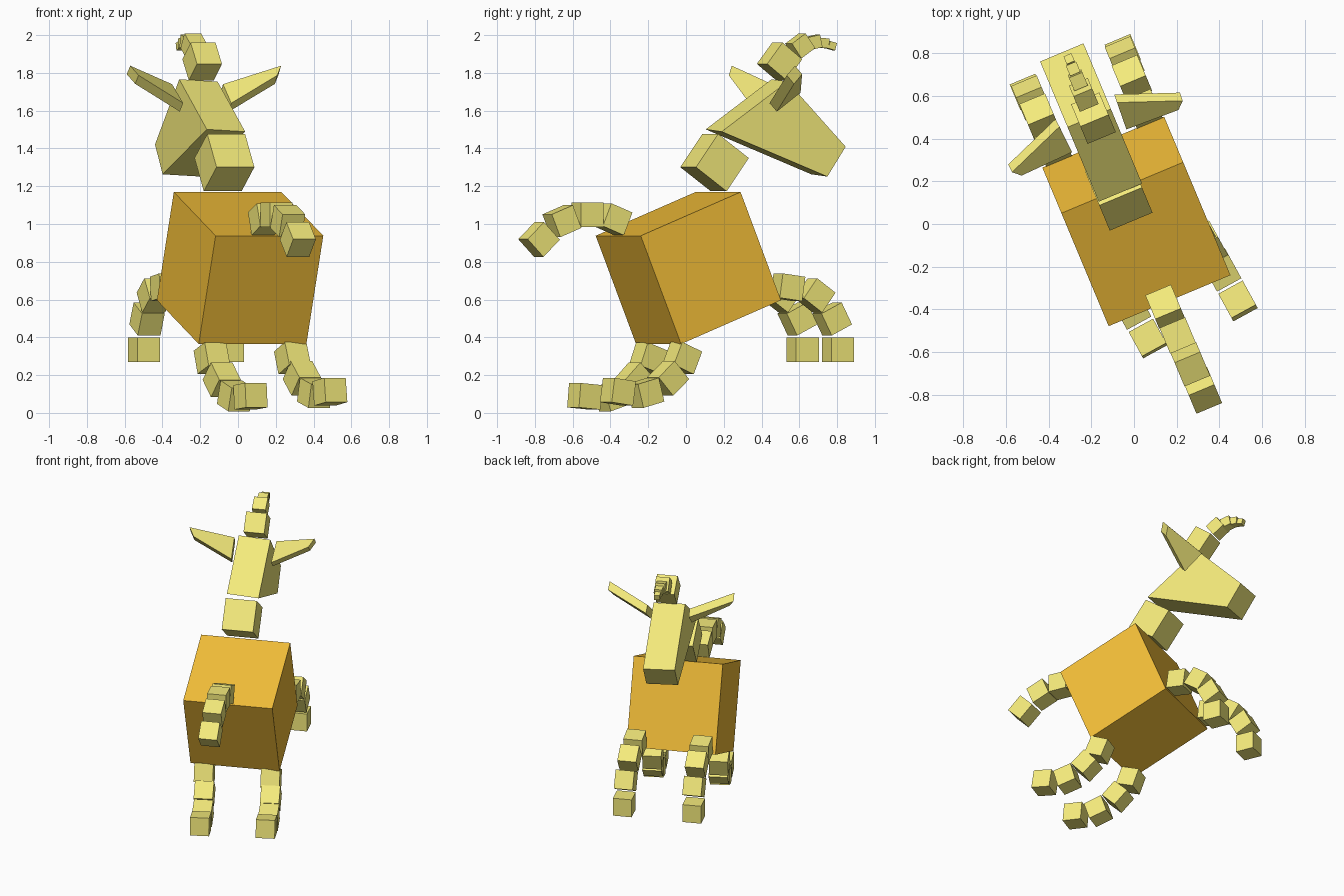
import bpy, bmesh
from math import radians
from mathutils import Matrix, Vector

if "Cube" in bpy.data.objects:
    bpy.data.objects.remove(bpy.data.objects["Cube"])

# The animal is built facing local +y, then the whole figure is turned
TURN = Matrix.Rotation(radians(22.7), 4, 'Z')


def material(name, color):
    m = bpy.data.materials.new(name)
    m.diffuse_color = color
    m.use_nodes = True
    m.node_tree.nodes["Principled BSDF"].inputs["Base Color"].default_value = m.diffuse_color
    return m


YELLOW = material("yellow", (0.91, 0.83, 0.2, 1))
ORANGE = material("orange", (0.9, 0.52, 0.04, 1))


def finish(name, bm, mat):
    bmesh.ops.transform(bm, matrix=TURN, verts=bm.verts)
    bmesh.ops.recalc_face_normals(bm, faces=bm.faces)
    me = bpy.data.meshes.new(name)
    bm.to_mesh(me)
    bm.free()
    me.materials.append(mat)
    ob = bpy.data.objects.new(name, me)
    bpy.context.collection.objects.link(ob)
    return ob


def add_cube(bm, pos, size, pitch=0, yaw=0):
    mat = (Matrix.Translation(pos) @ Matrix.Rotation(radians(yaw), 4, 'Z')
           @ Matrix.Rotation(radians(pitch), 4, 'X'))
    bmesh.ops.create_cube(bm, size=size, matrix=mat)


def cube(name, pos, size, pitch, mat):
    bm = bmesh.new()
    add_cube(bm, pos, size, pitch)
    return finish(name, bm, mat)


def chain(name, blocks, a0, a1, yaw=0):
    """Row of cubes (y, z, pitch, size) whose x runs from a0 to a1."""
    bm = bmesh.new()
    for i, (y, z, pitch, size) in enumerate(blocks):
        x = a0 + (a1 - a0) * i / (len(blocks) - 1)
        add_cube(bm, (x, y, z), size, pitch, yaw)
    return finish(name, bm, YELLOW)


def loft(name, first, last):
    """Solid between two matching outlines."""
    bm = bmesh.new()
    a = [bm.verts.new(p) for p in first]
    b = [bm.verts.new(p) for p in last]
    bm.faces.new(a)
    bm.faces.new(b[::-1])
    n = len(a)
    for i in range(n):
        j = (i + 1) % n
        bm.faces.new((a[j], a[i], b[i], b[j]))
    return finish(name, bm, YELLOW)


# Body and neck
cube("body", (0.015, 0.007, 0.767), 0.618, 22, ORANGE)
cube("neck", (-0.008, 0.167, 1.325), 0.217, -36, YELLOW)

# Wedge head, very slightly rolled
profile = [(0.16, 1.495), (0.538, 1.76), (0.871, 1.415), (0.766, 1.257)]
loft("head",
     [(-0.112, y, z + 0.006) for y, z in profile],
     [(0.108, y, z - 0.006) for y, z in profile])

# Tapered ears
thick = Vector((0.003, 0.04, -0.045))
base = [Vector((0.146, 0.555, 1.74)), Vector((0.138, 0.422, 1.64))]
tip = [Vector((0.433, 0.444, 1.838)), Vector((0.398, 0.412, 1.787))]
for side, s in (("right", 1), ("left", -1)):
    quads = []
    for p, q in (base, tip):
        quad = [p, q, q + thick, p + thick]
        quads.append([(s * v.x, v.y, v.z) for v in quad])
    loft(side + "_ear", *quads)

# Curled crest of shrinking cubes on the head
chain("crest", [(0.53, 1.86, 52, 0.143), (0.648, 1.943, 35, 0.095),
                (0.722, 1.962, 12, 0.068), (0.778, 1.958, -5, 0.052),
                (0.826, 1.944, -15, 0.04)], 0.016, 0.018)

# Tail
chain("tail", [(-0.413, 1.025, -22, 0.13), (-0.56, 1.05, 0, 0.13),
               (-0.708, 1.015, 22, 0.13), (-0.84, 0.918, 44, 0.13)],
      -0.015, -0.008)

# Legs curl outward from the body corners
front = [(0.48, 0.665, -8, 0.13), (0.634, 0.622, -36, 0.13),
         (0.73, 0.497, -63, 0.13), (0.762, 0.335, -90, 0.13)]
back = [(-0.13, 0.29, 70, 0.13), (-0.218, 0.178, 45, 0.13),
        (-0.356, 0.096, 18, 0.13), (-0.52, 0.097, -5, 0.13)]
chain("front_right_leg", front, 0.25, 0.262)
chain("front_left_leg", front, -0.21, -0.22)
chain("back_right_leg", [(y, z + 0.005 * i, p - 3, s)
                         for i, (y, z, p, s) in enumerate(back)],
      0.258, 0.31, 6)
chain("back_left_leg", [(y, z - 0.003 * i, p, s)
                        for i, (y, z, p, s) in enumerate(back)],
      -0.204, -0.146, 6)
